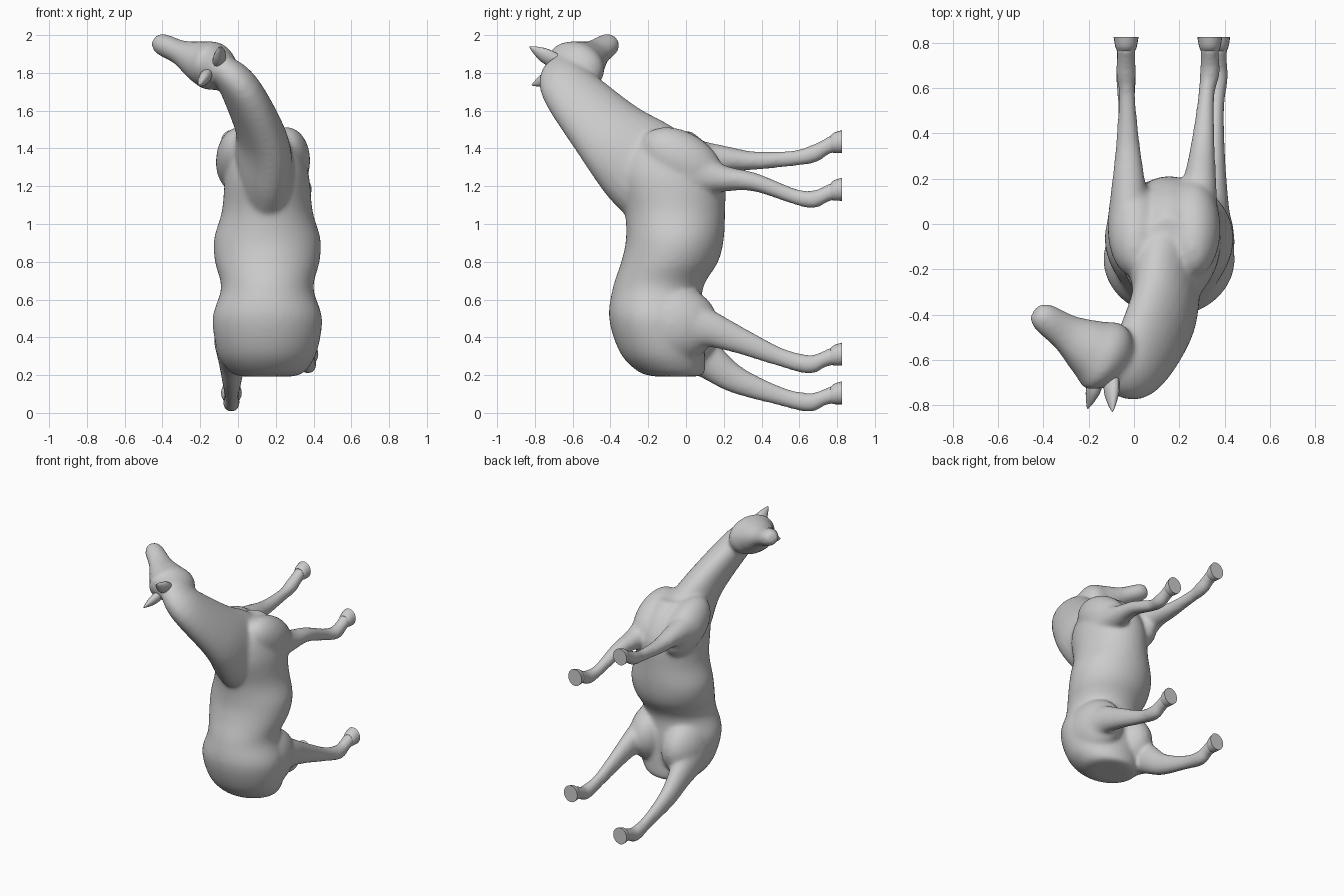
import bpy, bmesh, math
from mathutils import Vector, Matrix

if "Cube" in bpy.data.objects:
    bpy.data.objects.remove(bpy.data.objects["Cube"])

X = Vector((1, 0, 0))
UP = Vector((0, 0, 1))
HEAD_SIDE = Vector((0.48, 0, 0.88))
MID = 0.155  # x of the body's middle plane


def catmull(stations, steps):
    out = []
    n = len(stations)
    for i in range(n - 1):
        p = [stations[max(0, min(n - 1, i + k))] for k in (-1, 0, 1, 2)]
        for s in range(steps):
            t = s / steps
            out.append([b + ((c - a) * t + (2 * a - 5 * b + 4 * c - d) * t * t
                             + (3 * b - a - 3 * c + d) * t ** 3) / 2 for a, b, c, d in zip(*p)])
    return out + [list(stations[-1])]


def loft(bm, stations, side0=X, side1=None, seg=24, steps=6, along=None):
    """Closed tube through (x, y, z, half width, half depth) stations."""
    pts = catmull(stations, steps)
    side1 = side1 or side0
    rings = []
    for i, p in enumerate(pts):
        a = Vector(pts[max(0, i - 1)][:3])
        b = Vector(pts[min(len(pts) - 1, i + 1)][:3])
        tan = along or (b - a).normalized()
        u = side0.lerp(side1, i / (len(pts) - 1))
        u = (u - tan * u.dot(tan)).normalized()
        v = tan.cross(u)
        turns = [2 * math.pi * k / seg for k in range(seg)]
        rings.append([bm.verts.new(Vector(p[:3]) + u * math.cos(w) * p[3] + v * math.sin(w) * p[4])
                      for w in turns])
    for r, q in zip(rings, rings[1:]):
        for k in range(seg):
            j = (k + 1) % seg
            bm.faces.new((r[k], r[j], q[j], q[k]))
    bm.faces.new(rings[0][::-1])
    bm.faces.new(rings[-1])


def ball(bm, centre, radii, tilt=0.0):
    m = Matrix.Translation(centre) @ Matrix.Rotation(tilt, 4, 'X') @ Matrix.Diagonal((*radii, 1))
    bmesh.ops.create_uvsphere(bm, u_segments=24, v_segments=16, radius=1, matrix=m)


def finish(bm, name, angle=40):
    bmesh.ops.recalc_face_normals(bm, faces=bm.faces)
    me = bpy.data.meshes.new(name)
    bm.to_mesh(me)
    bm.free()
    ob = bpy.data.objects.new(name, me)
    bpy.context.collection.objects.link(ob)
    bpy.ops.object.select_all(action='DESELECT')
    ob.select_set(True)
    bpy.context.view_layer.objects.active = ob
    bpy.ops.object.shade_smooth_by_angle(angle=math.radians(angle))
    return ob


body = bmesh.new()

# torso: z, half width, back y, belly y
outline = [(0.193, 0.14, -0.17, 0.07), (0.22, 0.2, -0.255, 0.1), (0.32, 0.262, -0.35, 0.10),
           (0.5, 0.29, -0.407, 0.09), (0.66, 0.245, -0.388, 0.09), (0.8, 0.277, -0.343, 0.17),
           (0.92, 0.282, -0.318, 0.2), (1.07, 0.24, -0.325, 0.207), (1.26, 0.22, -0.37, 0.205),
           (1.4, 0.17, -0.34, 0.13), (1.49, 0.1, -0.24, 0.03)]
loft(body, [(MID, (back + belly) / 2, z, w, (belly - back) / 2)
            for z, w, back, belly in outline], seg=40, along=UP)

# shoulders and haunches
for s in (-1, 1):
    ball(body, (0.133 + s * 0.125, -0.02, 1.335), (0.125, 0.24, 0.15), -0.55)
    ball(body, (0.16 + s * 0.13, -0.08, 0.45 + s * 0.02), (0.155, 0.25, 0.21))

# neck, turning sideways towards the head
loft(body, [(0.145, -0.09, 1.2, 0.17, 0.27), (0.14, -0.25, 1.335, 0.15, 0.255),
            (0.12, -0.41, 1.488, 0.125, 0.21), (0.005, -0.625, 1.73, 0.102, 0.155),
            (-0.1, -0.645, 1.84, 0.07, 0.09)], X, HEAD_SIDE)

# head
loft(body, [(-0.03, -0.67, 1.79, 0.04, 0.06), (-0.12, -0.595, 1.83, 0.125, 0.165),
            (-0.2, -0.545, 1.86, 0.112, 0.132), (-0.3, -0.48, 1.905, 0.068, 0.086),
            (-0.4, -0.412, 1.95, 0.058, 0.066), (-0.437, -0.385, 1.966, 0.036, 0.036)], HEAD_SIDE)

# legs: shared reach and thickness per pair, then root x, hoof x and heights per leg
widths = (0.1, 0.075, 0.053, 0.037, 0.046, 0.042, 0.045)
pairs = {
    "front": ((0, 0.18, 0.36, 0.57, 0.67, 0.735, 0.79),
              (0.15, 0.076, 0.05, 0.042, 0.048, 0.042, 0.05),
              {"left": (-0.02, -0.035, (1.32, 1.345, 1.335, 1.348, 1.37, 1.405, 1.43)),
               "right": (0.275, 0.335, (1.28, 1.243, 1.222, 1.147, 1.13, 1.155, 1.178))}),
    "hind": ((-0.07, 0.1, 0.26, 0.5, 0.65, 0.72, 0.79),
             (0.165, 0.105, 0.075, 0.05, 0.051, 0.042, 0.05),
             {"left": (-0.03, -0.035, (0.4, 0.29, 0.178, 0.088, 0.055, 0.078, 0.1)),
              "right": (0.335, 0.37, (0.46, 0.45, 0.393, 0.295, 0.257, 0.28, 0.305))})}
for pair, (reach, depths, sides) in pairs.items():
    for side, (root, x, heights) in sides.items():
        path = [(root + (x - root) * min(1, i / 4), *rest)
                for i, rest in enumerate(zip(reach, heights, widths, depths))]
        loft(body, path, seg=20)
        # hooves with flat soles
        hoof, z = bmesh.new(), heights[-1]
        loft(hoof, [(x, 0.765, z - 0.006, 0.04, 0.042), (x, 0.785, z, 0.048, 0.054),
                    (x, 0.826, z + 0.006, 0.055, 0.061)], seg=20, steps=3, along=Vector((0, 1, 0)))
        finish(hoof, f"hoof_{pair}_{side}")

# blend all the body parts into one skin
skin = finish(body, "horse_body", 180)
remesh = skin.modifiers.new("blend", 'REMESH')
remesh.mode = 'VOXEL'
remesh.voxel_size = 0.012
remesh.use_smooth_shade = True
smooth = skin.modifiers.new("soften", 'SMOOTH')
smooth.iterations = 16

# ears
for name, base, tip in (("left", (-0.1, -0.69, 1.86), (-0.095, -0.828, 1.938)),
                        ("right", (-0.165, -0.68, 1.79), (-0.205, -0.815, 1.735))):
    ear = bmesh.new()
    b, t = Vector(base), Vector(tip)
    loft(ear, [(*b.lerp(t, f), w, w * 0.7) for f, w in
               ((0, 0.045), (0.4, 0.042), (0.75, 0.024), (1, 0.004))], HEAD_SIDE, seg=14, steps=4)
    finish(ear, "ear_" + name, 60)
